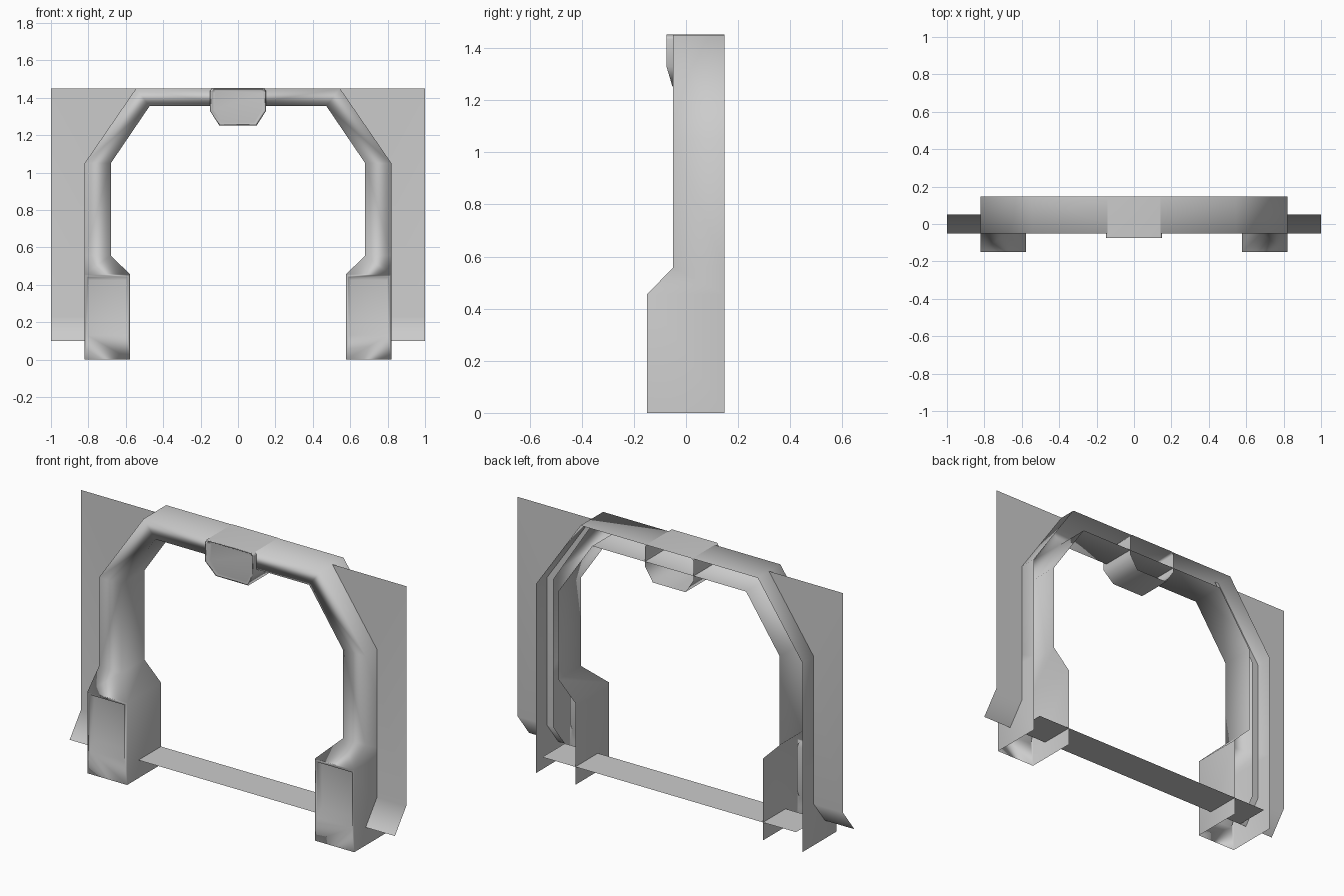
import bpy, bmesh

if "Cube" in bpy.data.objects:
    bpy.data.objects.remove(bpy.data.objects["Cube"], do_unlink=True)

grey = bpy.data.materials.new("plain_grey")
grey.use_nodes = True
grey.diffuse_color = (0.6, 0.6, 0.6, 1)
grey.node_tree.nodes["Principled BSDF"].inputs["Base Color"].default_value = (0.6, 0.6, 0.6, 1)


def build(name, bm, mirror=False, recalc=False):
    bmesh.ops.remove_doubles(bm, verts=bm.verts, dist=0.0005)
    if recalc:
        bmesh.ops.recalc_face_normals(bm, faces=bm.faces)
    mesh = bpy.data.meshes.new(name)
    bm.to_mesh(mesh)
    bm.free()
    mesh.materials.append(grey)
    obj = bpy.data.objects.new(name, mesh)
    bpy.context.collection.objects.link(obj)
    bpy.ops.object.select_all(action='DESELECT')
    obj.select_set(True)
    bpy.context.view_layer.objects.active = obj
    bpy.ops.object.shade_smooth_by_angle(angle=1.75)
    if mirror:
        obj.modifiers.new("mirror", 'MIRROR')
    soft = obj.modifiers.new("soft_edges", 'WEIGHTED_NORMAL')
    soft.keep_sharp = True


def face(bm, points):
    return bm.faces.new([bm.verts.new(p) for p in points])


def bridge(bm, a, b, closed=False):
    """Quads between two equal rows of points."""
    n = len(a)
    for i in range(n if closed else n - 1):
        j = (i + 1) % n
        face(bm, (a[i], a[j], b[j], b[i]))


BACK = 0.148

# Arch: open-backed channel, swept from the foot up to the middle of the beam
# each station: outer (x, z), inner (x, z), front y
stations = [
    ((0.82, 0), (0.577, 0), -0.15),
    ((0.82, 0.455), (0.577, 0.455), -0.15),
    ((0.82, 0.557), (0.68, 0.557), -0.05),
    ((0.82, 1.05), (0.68, 1.05), -0.05),
    ((0.545, 1.45), (0.473, 1.355), -0.05),
    ((0, 1.45), (0, 1.355), -0.05),
]
rows = [[(o[0], BACK, o[1]), (o[0], f, o[1]), (i[0], f, i[1]), (i[0], BACK, i[1])]
        for o, i, f in stations]
bm = bmesh.new()
for k, (a, b) in enumerate(zip(rows, rows[1:])):
    if k:
        bridge(bm, a, b)
    else:
        bridge(bm, a[:2], b[:2])
        bridge(bm, a[2:], b[2:])


# Foot front: recessed panel that slopes back out at its lower edge
def rect(x0, x1, z0, z1, y):
    return [(x0, y, z0), (x1, y, z0), (x1, y, z1), (x0, y, z1)]


rim = rect(0.577, 0.82, 0, 0.455, -0.15)
lip = rect(0.592, 0.805, 0.13, 0.44, -0.15)
deep = rect(0.6, 0.797, 0.18, 0.425, -0.12)
bridge(bm, rim, lip, True)
bridge(bm, lip, deep, True)
face(bm, deep)
build("arch_frame", bm, mirror=True, recalc=True)

# Side walls: flat sheets with a forward flare along the bottom
bm = bmesh.new()
face(bm, [(0.78, 0.05, 0.23), (1, 0.05, 0.23), (1, 0.05, 1.45),
          (0.52, 0.05, 1.45), (0.78, 0.05, 1.05)])
face(bm, [(0.78, -0.05, 0.1), (1, -0.05, 0.1), (1, 0.05, 0.23), (0.78, 0.05, 0.23)])
build("side_walls", bm, mirror=True)

# Threshold strip between the feet, level with the foot of the walls
bm = bmesh.new()
face(bm, [(-0.78, -0.05, 0.1), (0.78, -0.05, 0.1), (0.78, BACK, 0.1), (-0.78, BACK, 0.1)])
build("threshold", bm)


# Keystone block: open-backed hood with a shallow recessed front
def outline(s, y, lower_y):
    half = [(0.10, 1.252, lower_y), (0.15, 1.33, y), (0.15, 1.435, y), (0.14, 1.452, y)]
    pts = half + [(-x, z, yy) for x, z, yy in reversed(half)]
    return [(x * s, yy, 1.36 + (z - 1.36) * s) for x, z, yy in pts]


bm = bmesh.new()
rings = [outline(1, BACK, BACK), outline(1, -0.075, -0.052),
         outline(0.93, -0.075, -0.053), outline(0.85, -0.06, -0.05)]
for a, b in zip(rings, rings[1:]):
    bridge(bm, a, b, True)
p = rings[-1]
face(bm, [p[0], p[1], p[6], p[7]])
face(bm, p[1:7])
build("keystone", bm, recalc=True)
